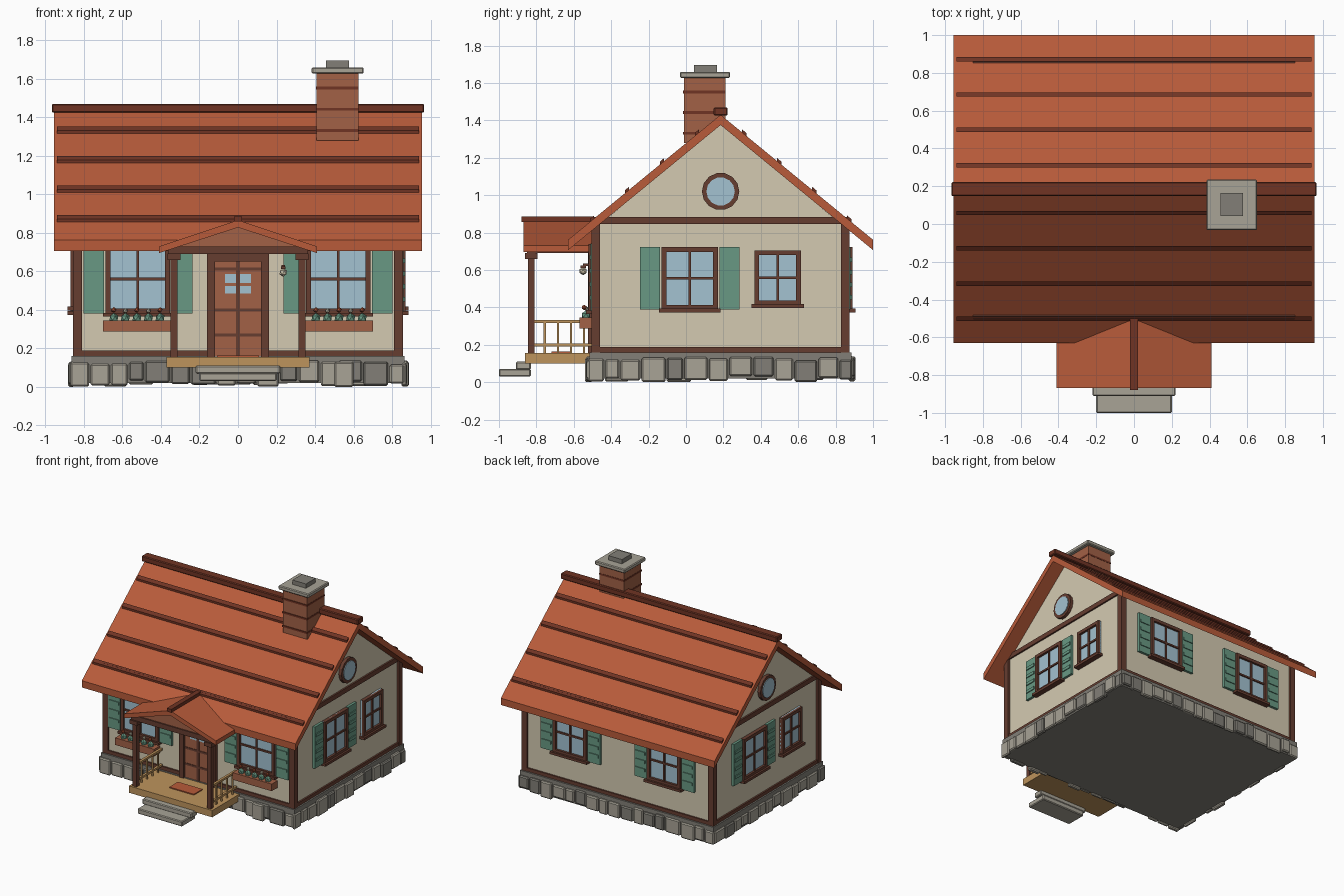
import bpy, bmesh, math, random
from mathutils import Matrix, Vector

random.seed(4)
cube = bpy.data.objects.get("Cube")
if cube:
    bpy.data.objects.remove(cube)


def material(name, *rgb):
    lin = [((c / 255 + 0.055) / 1.055) ** 2.4 for c in rgb] + [1]
    m = bpy.data.materials.new(name)
    m.use_nodes = True
    m.diffuse_color = lin
    m.node_tree.nodes["Principled BSDF"].inputs["Base Color"].default_value = lin
    return m


PLASTER = material("plaster", 212, 202, 177)
ROOF = material("roof_tile", 184, 91, 58)
DARK_TILE = material("dark_tile", 112, 52, 36)
TIMBER = material("dark_timber", 102, 61, 48)
GLASS = material("window_glass", 163, 194, 209)
GREEN = material("shutter_green", 104, 153, 131)
STONE = material("light_stone", 168, 163, 150)
DARK_STONE = material("dark_stone", 130, 127, 119)
WOOD = material("pale_wood", 190, 148, 92)
BRICK = material("brick", 162, 97, 70)
IDENT = Matrix.Identity(4)


def finish(name, bm, mat, M=IDENT, bevel=0):
    bmesh.ops.recalc_face_normals(bm, faces=bm.faces)
    me = bpy.data.meshes.new(name)
    bm.to_mesh(me)
    bm.free()
    me.materials.append(mat)
    ob = bpy.data.objects.new(name, me)
    ob.matrix_world = M
    bpy.context.collection.objects.link(ob)
    if bevel:
        mod = ob.modifiers.new("bevel", "BEVEL")
        mod.width, mod.segments = bevel, 1
    return ob


def boxes(name, mat, items, M=IDENT, bevel=0):
    """Each item is (x0, x1, y0, y1, z0, z1)."""
    bm = bmesh.new()
    for x0, x1, y0, y1, z0, z1 in items:
        T = Matrix.Translation(((x0 + x1) / 2, (y0 + y1) / 2, (z0 + z1) / 2))
        S = Matrix.Diagonal((x1 - x0, y1 - y0, z1 - z0, 1))
        bmesh.ops.create_cube(bm, size=1, matrix=T @ S)
    return finish(name, bm, mat, M, bevel)


def prisms(name, mat, profiles, a, b, axis="x"):
    """Extrude 2D profiles from a to b along x (y,z points) or y (x,z points)."""
    bm = bmesh.new()
    for pts in profiles:
        vs = [bm.verts.new((a, p, q) if axis == "x" else (p, a, q)) for p, q in pts]
        f = bm.faces.new(vs)
        ext = bmesh.ops.extrude_face_region(bm, geom=[f])["geom"]
        move = Vector((b - a, 0, 0) if axis == "x" else (0, b - a, 0))
        bmesh.ops.translate(bm, vec=move, verts=[g for g in ext if isinstance(g, bmesh.types.BMVert)])
    return finish(name, bm, mat)


def balls(name, mat, centres, r):
    bm = bmesh.new()
    for c in centres:
        bmesh.ops.create_icosphere(bm, subdivisions=1, radius=r, matrix=Matrix.Translation(c))
    return finish(name, bm, mat)


def both(x0, x1, *rest):
    return [(x0, x1, *rest), (-x1, -x0, *rest)]


# House shell
MID, FRONT, BACK = 0.185, -0.49, 0.86
SIDE = 0.84
prisms("walls", PLASTER, [[(FRONT, 0.14), (BACK, 0.14), (BACK, 0.82), (MID, 1.38), (FRONT, 0.82)]], -SIDE, SIDE)

# Foundation with loose rows of stones
boxes("foundation", DARK_STONE, [(-0.865, 0.865, -0.515, 0.885, 0.02, 0.16)])
rows = {STONE: [], DARK_STONE: []}


def stone_row(length, place):
    t = 0
    while t < length - 0.03:
        w = min(random.uniform(0.08, 0.14), length - t)
        low = random.uniform(0, 0.035)
        high = random.uniform(0.115, 0.14)
        kind = random.choice((STONE, STONE, DARK_STONE))
        rows[kind].append((*place(t, t + w - 0.008, random.uniform(0.012, 0.025)), low, high))
        t += w


for s in (1, -1):
    stone_row(1.42, lambda a, b, d: (*sorted((s * 0.85, s * (0.862 + d))), a - 0.525, b - 0.525))
stone_row(1.74, lambda a, b, d: (a - 0.87, b - 0.87, -0.512 - d, -0.5))
stone_row(1.74, lambda a, b, d: (a - 0.87, b - 0.87, 0.87, 0.882 + d))
rows[STONE].append((0.5, 0.6, -0.54, -0.5, 0, 0.13))
boxes("light_foundation_stones", STONE, rows[STONE], bevel=0.008)
boxes("dark_foundation_stones", DARK_STONE, rows[DARK_STONE], bevel=0.008)

# Timber frame
frame = []
for y0, y1 in ((-0.505, -0.46), (0.83, 0.875)):
    frame += both(0.81, 0.857, y0, y1, 0.16, 0.86)
for z0, z1 in ((0.16, 0.188), (0.845, 0.883)):
    frame += both(0.83, 0.853, -0.5, 0.87, z0, z1)
    frame += [(-0.85, 0.85, -0.502, -0.475, z0, z1), (-0.85, 0.85, 0.845, 0.872, z0, z1)]
boxes("timber_frame", TIMBER, frame)

# Main roof
PITCH, PEAK, REACH, THICK = 0.82, 1.43, 0.815, 0.055


def top(d):
    return PEAK - PITCH * d


slabs, battens = [], []
for s in (1, -1):
    slabs.append([(MID, PEAK), (MID + s * REACH, top(REACH)),
                  (MID + s * REACH, top(REACH) - THICK), (MID, PEAK - THICK)])
    for i in range(4):
        d0, d1 = 0.115 + 0.187 * i, 0.138 + 0.187 * i
        battens.append([(MID + s * d, top(d) + h) for d, h in
                        ((d0, -0.01), (d1, -0.01), (d1, 0.016), (d0, 0.016))])
prisms("roof_slopes", ROOF, slabs, -0.955, 0.955)
prisms("roof_battens", DARK_TILE, battens, -0.94, 0.94)
boxes("roof_ridge", DARK_TILE, [(-0.967, 0.967, 0.148, 0.222, 1.425, 1.47)], bevel=0.006)

# Chimney
boxes("chimney_stack", BRICK, [(0.407, 0.625, -0.01, 0.21, 1.28, 1.63)])
boxes("chimney_bands", DARK_TILE, [(0.405, 0.627, -0.015, 0.212, z, z + 0.014) for z in (1.325, 1.435, 1.545)])
boxes("chimney_cap", STONE, [(0.383, 0.652, -0.033, 0.235, 1.627, 1.66)], bevel=0.006)
boxes("chimney_pot", DARK_STONE, [(0.457, 0.577, 0.043, 0.165, 1.65, 1.695)])


# Windows: local x runs along the wall, local -y points outward
def window(name, x, y, turn, w, z0, z1, shutters=True):
    M = Matrix.Translation((x, y, 0)) @ Matrix.Rotation(math.radians(turn), 4, "Z")
    h, bar, mid = w / 2, 0.026, (z0 + z1) / 2
    boxes(name + "_glass", GLASS, [(-h, h, -0.012, 0.01, z0, z1)], M)
    bars = both(h - bar, h, -0.03, 0, z0, z1)
    bars += [(-h, h, -0.03, 0, z, z + bar) for z in (z0, z1 - bar)]
    bars += [(-0.007, 0.007, -0.022, 0, z0, z1), (-h, h, -0.022, 0, mid - 0.007, mid + 0.007)]
    bars.append((-h - 0.015, h + 0.015, -0.045, 0, z0 - 0.015, z0 + 0.005))
    boxes(name + "_frame", TIMBER, bars, M)
    if shutters:
        panels = both(h + 0.008, h + 0.116, -0.02, 0, z0, z1 + 0.002)
        for i in range(1, 5):
            z = z0 + (z1 - z0) * i / 5
            panels += both(h + 0.018, h + 0.106, -0.027, 0, z - 0.012, z + 0.012)
        boxes(name + "_shutters", GREEN, panels, M)


for label, s in (("left", 1), ("right", -1)):
    window("front_" + label + "_window", s * 0.52, FRONT, 0, 0.335, 0.38, 0.74)
    window("back_" + label + "_window", s * 0.42, BACK, 180, 0.3, 0.388, 0.722)
    window(label + "_large_window", s * SIDE, MID - s * 0.165, s * 90, 0.3, 0.388, 0.722)
    window(label + "_small_window", s * SIDE, MID + s * 0.305, s * 90, 0.25, 0.412, 0.705, False)
    # Round gable window
    for part, mat, r, depth in (("rim", TIMBER, 0.1, 0.05), ("glass", GLASS, 0.076, 0.062)):
        bm = bmesh.new()
        bmesh.ops.create_cone(bm, cap_ends=True, segments=14, radius1=r, radius2=r, depth=depth)
        M = Matrix.Translation((s * SIDE, MID, 1.02)) @ Matrix.Rotation(math.pi / 2, 4, "Y")
        finish(label + "_round_window_" + part, bm, mat, M)
    # Flower box
    x = s * 0.525
    boxes(label + "_flower_box", BRICK, [(x - 0.175, x + 0.175, -0.57, -0.495, 0.288, 0.345)])
    spots = [x + 0.06 * (i - 2) for i in range(5)]
    balls(label + "_leaves", GREEN, [(p, -0.535, 0.357) for p in spots], 0.026)
    balls(label + "_red_flowers", ROOF, [(p, -0.545, 0.4) for p in spots[::2]], 0.014)
    balls(label + "_cream_flowers", PLASTER, [(p, -0.535, 0.395) for p in spots[1::2]], 0.013)

# Door
boxes("door_frame", TIMBER, both(0.12, 0.16, -0.525, -0.48, 0.155, 0.69) + [(-0.16, 0.16, -0.525, -0.48, 0.65, 0.69)])
boxes("door", BRICK, [(-0.12, 0.12, -0.508, -0.48, 0.155, 0.65)])
boxes("door_panes", GLASS, both(0.01, 0.068, -0.514, -0.5, 0.485, 0.525) + both(0.01, 0.068, -0.514, -0.5, 0.54, 0.585))
boxes("door_rails", TIMBER, [(-0.01, 0.01, -0.513, -0.5, 0.155, 0.65)]
      + [(-0.12, 0.12, -0.512, -0.5, z, z + 0.016) for z in (0.262, 0.392, 0.605)])

# Wall lantern
boxes("lantern_bracket", TIMBER, [(0.227, 0.243, -0.55, -0.49, 0.622, 0.634), (0.223, 0.247, -0.565, -0.535, 0.612, 0.624)])
balls("lantern_light", PLASTER, [(0.235, -0.55, 0.594)], 0.022)

# Porch deck, mat and steps
boxes("porch_deck", WOOD, [(-0.372, 0.372, -0.86, -0.51, 0.1, 0.155)])
boxes("door_mat", ROOF, [(-0.11, 0.11, -0.72, -0.61, 0.155, 0.163)])
boxes("porch_steps", STONE, [(-0.22, 0.22, -0.91, -0.83, 0.068, 0.11), (-0.2, 0.2, -1.0, -0.83, 0.03, 0.072)], bevel=0.006)

# Porch posts, beams and railings
boxes("porch_posts", TIMBER, both(0.315, 0.35, -0.845, -0.81, 0.155, 0.67)
      + both(0.298, 0.367, -0.862, -0.793, 0.66, 0.692))
boxes("porch_beams", TIMBER, [(-0.36, 0.36, -0.85, -0.805, 0.69, 0.73)] + both(0.312, 0.353, -0.84, -0.49, 0.69, 0.722))
rails = []
for z in (0.19, 0.318):
    rails += both(0.323, 0.343, -0.82, -0.5, z, z + 0.016)
for y in (-0.755, -0.685, -0.615, -0.545):
    rails += both(0.327, 0.339, y - 0.006, y + 0.006, 0.155, 0.32)
boxes("porch_railings", WOOD, rails)

# Porch roof
prisms("porch_roof", ROOF, [[(0, 0.866), (s * 0.41, 0.73), (s * 0.41, 0.695), (0, 0.828)] for s in (1, -1)],
       -0.868, -0.45, "y")
prisms("porch_gable", BRICK, [[(-0.32, 0.725), (0.32, 0.725), (0, 0.835)]], -0.84, -0.815, "y")
boxes("porch_ridge", DARK_TILE, [(-0.02, 0.02, -0.88, -0.5, 0.858, 0.885)])
